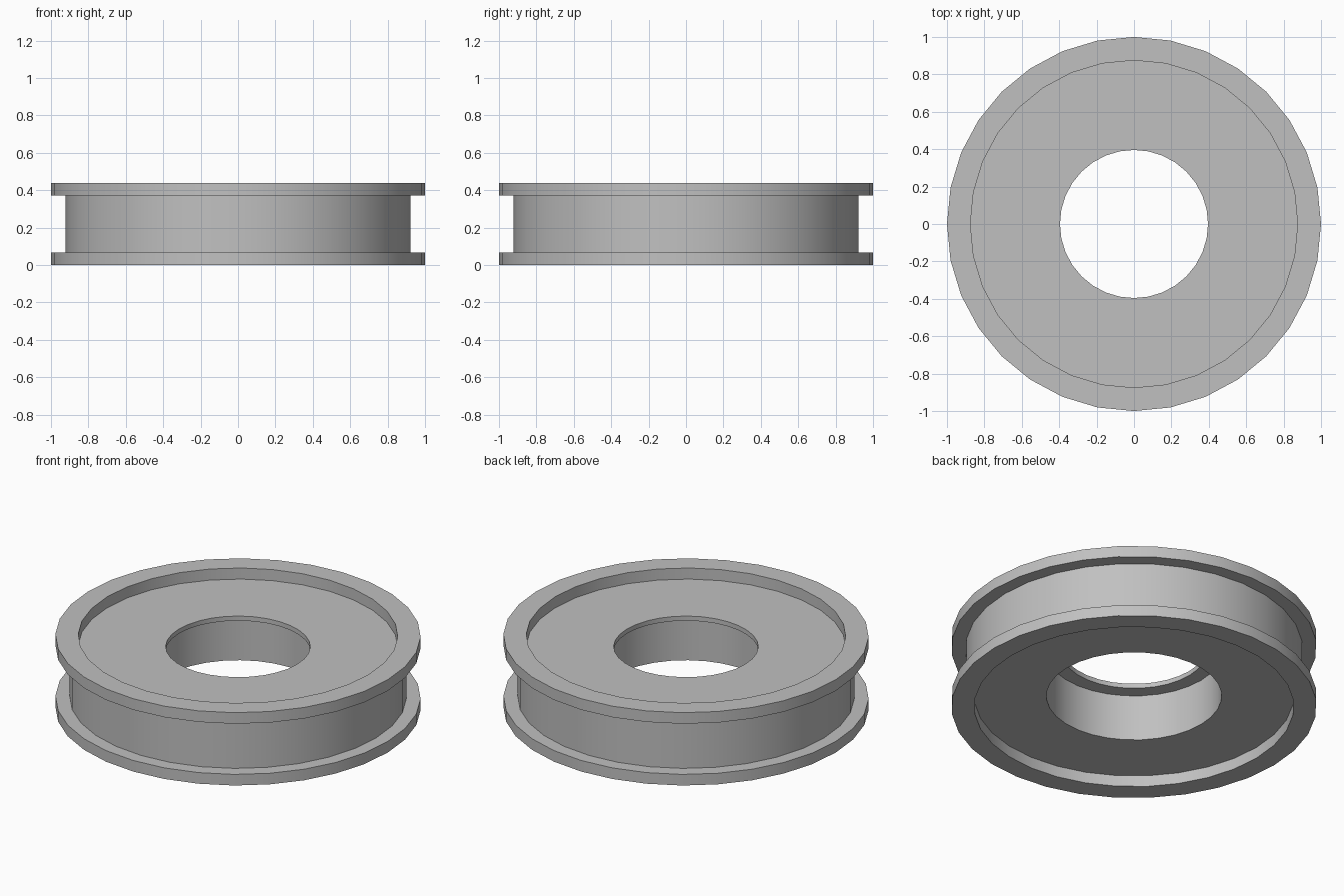
import bpy, bmesh, math

cube = bpy.data.objects.get("Cube")
if cube:
    bpy.data.objects.remove(cube, do_unlink=True)

SIDES = 32
HEIGHT = 0.44
FLANGE = 0.067      # flange thickness, also the depth of the face recesses
LIP = 0.028         # thickness of the retaining lip at the top of the bore
RIM, GROOVE, RECESS, BORE, LIP_R = 1.0, 0.922, 0.875, 0.48, 0.396

grey = bpy.data.materials.new("plain grey")
grey.use_nodes = True
colour = (0.53, 0.53, 0.53, 1)
grey.diffuse_color = colour
grey.node_tree.nodes["Principled BSDF"].inputs["Base Color"].default_value = colour


def lathe(name, profile):
    """Turn a closed (radius, height) profile around the z axis."""
    bm = bmesh.new()
    rings = []
    for r, z in profile:
        rings.append([bm.verts.new((r * math.cos(a), r * math.sin(a), z))
                      for a in (math.tau * i / SIDES for i in range(SIDES))])
    for k, ring in enumerate(rings):
        nxt = rings[(k + 1) % len(rings)]
        for i in range(SIDES):
            j = (i + 1) % SIDES
            bm.faces.new((ring[i], ring[j], nxt[j], nxt[i]))
    bmesh.ops.recalc_face_normals(bm, faces=bm.faces)
    mesh = bpy.data.meshes.new(name)
    bm.to_mesh(mesh)
    bm.free()
    mesh.materials.append(grey)
    obj = bpy.data.objects.new(name, mesh)
    bpy.context.collection.objects.link(obj)
    bpy.ops.object.select_all(action="DESELECT")
    obj.select_set(True)
    bpy.context.view_layer.objects.active = obj
    bpy.ops.object.shade_smooth_by_angle(angle=math.radians(30))
    return obj


top = HEIGHT - FLANGE
lathe("grooved_wheel", [
    # lower flange, groove and upper flange
    (RECESS, 0), (RIM, 0), (RIM, FLANGE), (GROOVE, FLANGE),
    (GROOVE, top), (RIM, top), (RIM, HEIGHT), (RECESS, HEIGHT),
    # recessed upper face, lip and bore, recessed lower face
    (RECESS, top), (LIP_R, top), (LIP_R, top - LIP),
    (BORE, top - LIP), (BORE, FLANGE), (RECESS, FLANGE),
])
